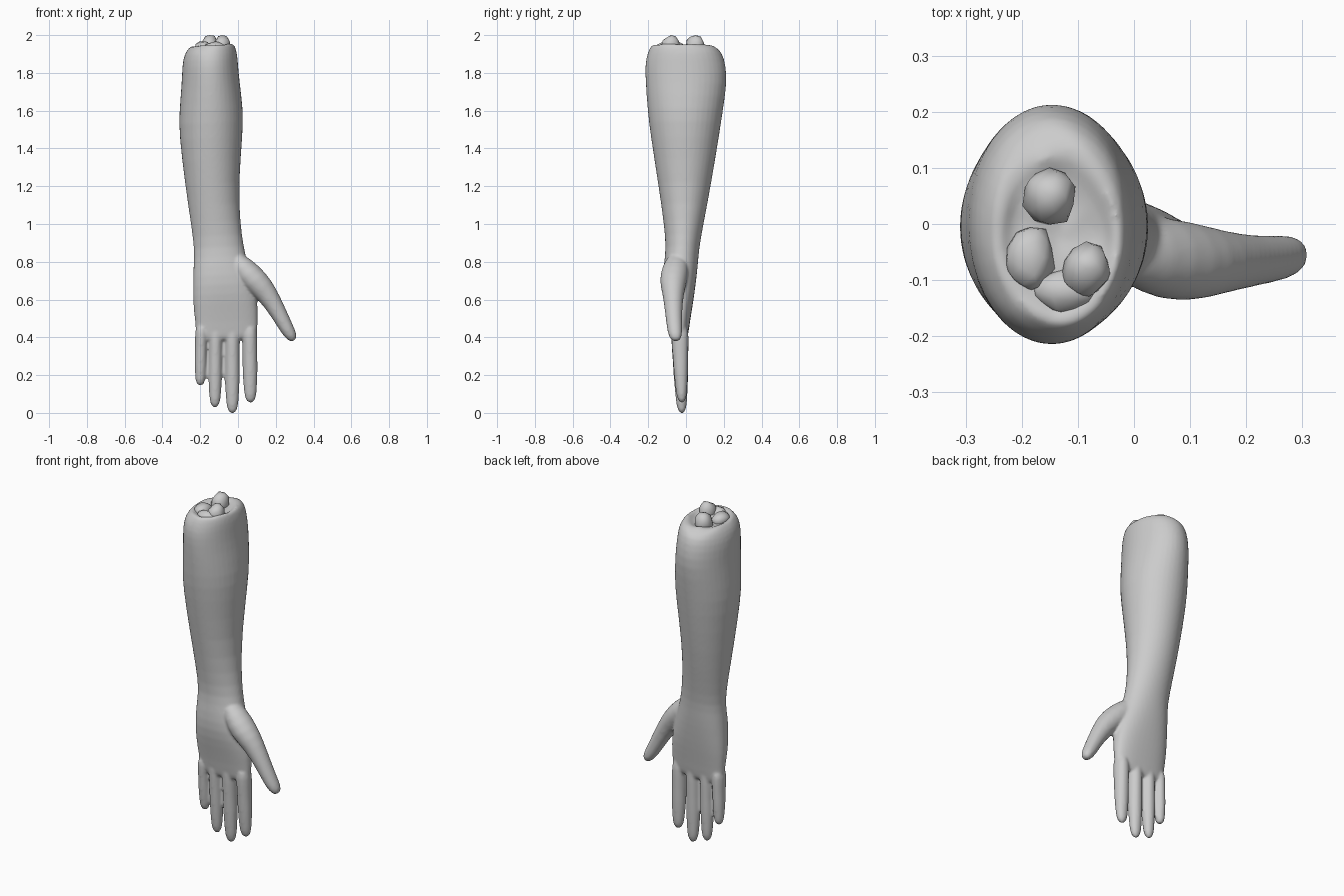
import bpy, bmesh, math, random
from mathutils import Vector

if "Cube" in bpy.data.objects:
    bpy.data.objects.remove(bpy.data.objects["Cube"])

random.seed(4)
SIDES = 20
body = bmesh.new()


def tube(rings, power=2.0):
    """Closed loft; rings are (x, y, z, half width, half depth[, power])."""
    along = Vector(rings[-1][:3]) - Vector(rings[0][:3])
    along.y = 0
    along.normalize()
    side = Vector((-along.z, 0, along.x))
    loops = []
    for r in rings:
        n = r[5] if len(r) > 5 else power
        loop = []
        for i in range(SIDES):
            a = 2 * math.pi * i / SIDES
            c, s = math.cos(a), math.sin(a)
            u = math.copysign(abs(c) ** (2 / n), c) * r[3]
            v = math.copysign(abs(s) ** (2 / n), s) * r[4]
            p = Vector(r[:3]) + side * u + Vector((0, v, 0))
            if r[2] > 1.9:  # ragged flesh at the cut
                p.z += random.uniform(-0.012, 0.012)
            loop.append(body.verts.new(p))
        loops.append(loop)
    faces = []
    for a, b in zip(loops, loops[1:]):
        for i in range(SIDES):
            j = (i + 1) % SIDES
            faces.append(body.faces.new((a[i], a[j], b[j], b[i])))
    for loop in (loops[0], loops[-1]):
        mid = body.verts.new(sum((v.co for v in loop), Vector()) / SIDES)
        for i in range(SIDES):
            faces.append(body.faces.new((loop[i], loop[(i + 1) % SIDES], mid)))
    bmesh.ops.recalc_face_normals(body, faces=faces)


# forearm, wrist and palm, from the ragged cut downwards
tube([
    (-.135, -.025, 1.930, .045, .06),
    (-.135, -.025, 1.925, .085, .115),
    (-.135, -.025, 1.955, .105, .145),
    (-.140, -.015, 1.940, .125, .175),
    (-.145, -.008, 1.905, .143, .202),
    (-.148, -.003, 1.840, .150, .217),
    (-.145, .002, 1.750, .155, .219),
    (-.142, -.004, 1.600, .172, .202),
    (-.143, -.006, 1.480, .172, .186),
    (-.138, -.007, 1.200, .142, .140),
    (-.118, -.012, 1.000, .132, .106),
    (-.100, -.018, 0.870, .132, .088),
    (-.092, -.028, 0.780, .146, .092, 2.2),
    (-.078, -.036, 0.680, .162, .088, 2.4),
    (-.066, -.034, 0.580, .174, .072, 2.5),
    (-.060, -.032, 0.480, .167, .053, 2.5),
    (-.060, -.032, 0.410, .164, .044, 2.5),
    (-.060, -.032, 0.385, .155, .034, 2.3),
])

# thumb with its fleshy base
tube([
    (-.03, -.045, .84, .030, .040),
    (.02, -.055, .775, .065, .072),
    (.09, -.068, .700, .072, .075),
    (.155, -.068, .632, .056, .056),
    (.215, -.066, .530, .044, .045),
    (.262, -.060, .440, .038, .041),
    (.286, -.056, .403, .030, .034),
    (.297, -.054, .384, .016, .019),
])


# four fingers: base x, tip x, tip z, half width
def finger(x0, x1, tip, w):
    length = .46 - tip
    profile = [(0, .95, 1.15), (.2, 1.0, 1.1), (.42, .95, .98), (.58, .98, .93),
               (.78, .88, .78), (.91, .78, .66), (.97, .58, .46), (1, .28, .22)]
    tube([(x0 + (x1 - x0) * t, -.034 + .012 * t, .46 - length * t,
           w * a, .042 * d) for t, a, d in profile])


finger(-.193, -.200, .145, .034)
finger(-.118, -.122, .030, .038)
finger(-.030, -.030, -.001, .041)
finger(.062, .066, .055, .041)

mesh = bpy.data.meshes.new("forearm_and_hand")
body.to_mesh(mesh)
body.free()
arm = bpy.data.objects.new("forearm_and_hand", mesh)
bpy.context.collection.objects.link(arm)

# round the lofts, fuse them into one skin and soften the joins
sub = arm.modifiers.new("round", 'SUBSURF')
sub.levels = sub.render_levels = 1
fuse = arm.modifiers.new("fuse", 'REMESH')
fuse.mode = 'VOXEL'
fuse.voxel_size = .008
fuse.use_smooth_shade = True
soft = arm.modifiers.new("soften", 'SMOOTH')
soft.factor = .5
soft.iterations = 5


# bone ends and muscle lumps sticking out of the cut
def lump(name, loc, size):
    bm = bmesh.new()
    bmesh.ops.create_icosphere(bm, subdivisions=2, radius=1)
    for v in bm.verts:
        k = random.uniform(.88, 1.06)
        v.co = Vector(loc) + Vector([c * s * k for c, s in zip(v.co, size)])
        v.co.z = min(v.co.z, 2.0)
    for f in bm.faces:
        f.smooth = True
    me = bpy.data.meshes.new(name)
    bm.to_mesh(me)
    bm.free()
    bpy.context.collection.objects.link(bpy.data.objects.new(name, me))


lump("bone_end_back", (-.15, .05, 1.94), (.05, .055, .062))
lump("bone_end_front", (-.085, -.08, 1.94), (.045, .05, .062))
lump("muscle_left", (-.185, -.06, 1.93), (.045, .06, .04))
lump("muscle_front", (-.12, -.12, 1.93), (.06, .04, .035))
